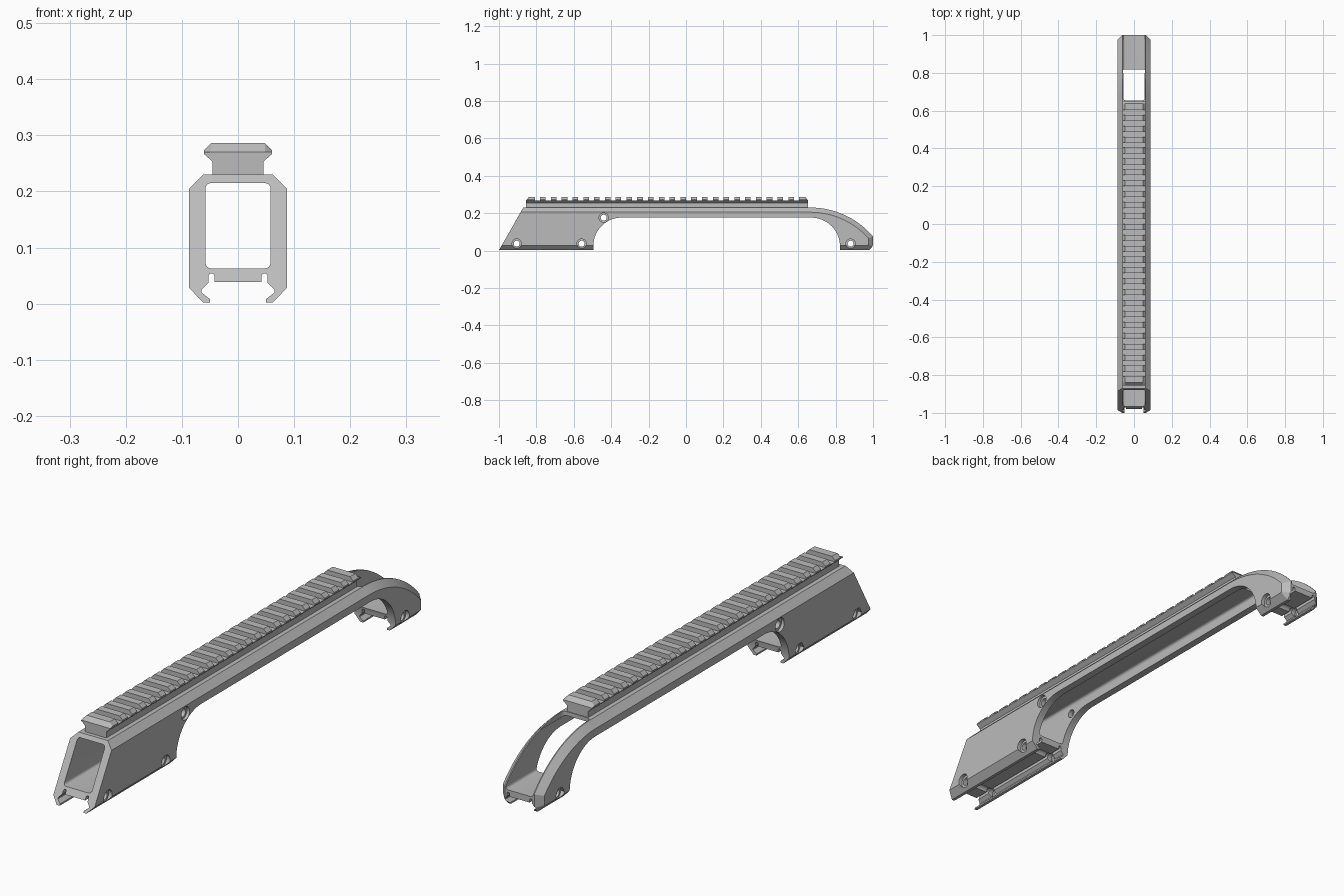
import bpy, bmesh, math
from mathutils import Vector

if "Cube" in bpy.data.objects:
    bpy.data.objects.remove(bpy.data.objects["Cube"], do_unlink=True)

grey = bpy.data.materials.new("plain_grey")
grey.use_nodes = True
grey.diffuse_color = (0.5, 0.5, 0.5, 1)
grey.node_tree.nodes["Principled BSDF"].inputs["Base Color"].default_value = (0.5, 0.5, 0.5, 1)


def make_object(name, bm):
    bmesh.ops.recalc_face_normals(bm, faces=bm.faces)
    mesh = bpy.data.meshes.new(name)
    bm.to_mesh(mesh)
    bm.free()
    mesh.materials.append(grey)
    obj = bpy.data.objects.new(name, mesh)
    bpy.context.scene.collection.objects.link(obj)
    return obj


def loft(bm, rings):
    """Skin matching closed rings and cap both ends."""
    loops = [[bm.verts.new(p) for p in ring] for ring in rings]
    n = len(loops[0])
    for a, b in zip(loops, loops[1:]):
        for i in range(n):
            j = (i + 1) % n
            bm.faces.new((a[i], a[j], b[j], b[i]))
    bm.faces.new(loops[0])
    bm.faces.new(loops[-1])


def prism(name, pts, axis, lo, hi):
    """Extrude a 2D outline along x, y or z."""
    place = {"x": lambda p, t: (t, p[0], p[1]),
             "y": lambda p, t: (p[0], t, p[1]),
             "z": lambda p, t: (p[0], p[1], t)}[axis]
    bm = bmesh.new()
    loft(bm, [[place(p, t) for p in pts] for t in (lo, hi)])
    return make_object(name, bm)


def arc(cx, cy, r, start, end, steps):
    angles = [math.radians(start + (end - start) * i / steps) for i in range(steps + 1)]
    return [(cx + r * math.cos(a), cy + r * math.sin(a)) for a in angles]


def rounded_rect(x0, x1, y0, y1, r):
    pts = []
    for cx, cy, a in ((x1 - r, y1 - r, 0), (x0 + r, y1 - r, 90),
                      (x0 + r, y0 + r, 180), (x1 - r, y0 + r, 270)):
        pts += arc(cx, cy, r, a, a + 90, 4)
    return pts


def cut(target, cutter):
    cutter.hide_render = True
    mod = target.modifiers.new("cut", "BOOLEAN")
    mod.operation = "DIFFERENCE"
    mod.solver = "EXACT"
    mod.object = cutter
    bpy.context.view_layer.objects.active = target
    bpy.ops.object.modifier_apply(modifier=mod.name)
    bpy.data.objects.remove(cutter, do_unlink=True)


def mirrored(half):
    return half + [(-x, z) for x, z in reversed(half)]


# Body: full side outline in the middle, inset outline on the outer faces
W, CH, TOP = 0.087, 0.025, 0.23
under = arc(-0.345, 0.026, 0.15, 180, 90, 16) + arc(0.67, 0.023, 0.153, 90, 0, 16)
under = [(y, max(z, 0.03)) for y, z in under]


def tail_curve(inset):
    r, y_end = 0.44 - inset, 1.0 - inset
    last = math.degrees(math.acos((y_end - 0.665) / r))
    return arc(0.665, TOP - 0.44, r, last, 90, 20)


full = ([(-1, 0.002), (-0.495, 0.002)] + under + [(0.823, 0.002), (0.98, 0.002), (1, 0.022)]
        + tail_curve(0) + [(-0.87, TOP)])
inset = ([(-0.985, 0.028), (-0.495, 0.028)] + under + [(0.823, 0.028), (0.972, 0.028), (0.975, 0.032)]
         + tail_curve(CH) + [(-0.884, TOP - CH)])
bm = bmesh.new()
loft(bm, [[(x, y, z) for y, z in ring] for x, ring in
          ((-W, inset), (CH - W, full), (W - CH, full), (W, inset))])
body = make_object("bridge_body", bm)

# Hollow tunnel, open tail and lower dovetail channel
cut(body, prism("tunnel_cutter", rounded_rect(-0.058, 0.058, 0.063, 0.215, 0.01), "y", -1.1, 1.1))
cut(body, prism("tail_cutter", rounded_rect(-0.0575, 0.0575, 0.655, 1.1, 0.012), "z", 0.21, 0.3))
channel = mirrored([(0.05, -0.02), (0.05, 0.008), (0.065, 0.02), (0.065, 0.025), (0.053, 0.037),
                    (0.053, 0.05), (0.05, 0.054), (0.045, 0.054), (0.042, 0.05), (0.042, 0.039)])
cut(body, prism("channel_cutter", channel, "y", -1.1, 1.1))

# Cross bolt holes with round recesses on the left and hexagonal ones on the right
for y, z, depth in ((-0.905, 0.037, 0.072), (-0.558, 0.037, 0.072),
                    (0.88, 0.037, 0.072), (-0.44, 0.176, 0.076)):
    cut(body, prism("bolt_cutter", arc(y, z, 0.016, 0, 345, 23), "x", -0.2, 0.2))
    cut(body, prism("round_cutter", arc(y, z, 0.025, 0, 345, 23), "x", depth, 0.2))
    sides = 6 if z < 0.1 else 24
    cut(body, prism("nut_cutter", arc(y, z, 0.026, 0, 360 - 360 / sides, sides - 1), "x", -0.2, -depth))

# Top rail with sloped ends
section = mirrored([(0.045, 0.228), (0.045, 0.253), (0.061, 0.267), (0.061, 0.273), (0.048, 0.286)])
bm = bmesh.new()
loft(bm, [[(x, y, min(z, limit)) for x, z in section] for y, limit in
          ((-0.855, 0.27), (-0.84, 0.3), (0.637, 0.3), (0.652, 0.27))])
rail = make_object("top_rail", bm)

# Evenly spaced cross slots
bm = bmesh.new()
for i in range(25):
    y = -0.794 + 0.0577 * i
    loft(bm, [[(x, y + s * 0.014, z) for s, z in ((-1, 0.268), (1, 0.268), (1, 0.32), (-1, 0.32))]
              for x in (-0.1, 0.1)])
cut(rail, make_object("slot_cutter", bm))

# Smooth the curves, keep the edges crisp
for obj in (body, rail):
    bpy.ops.object.select_all(action="DESELECT")
    obj.select_set(True)
    bpy.context.view_layer.objects.active = obj
    bpy.ops.object.shade_smooth_by_angle(angle=math.radians(25))
